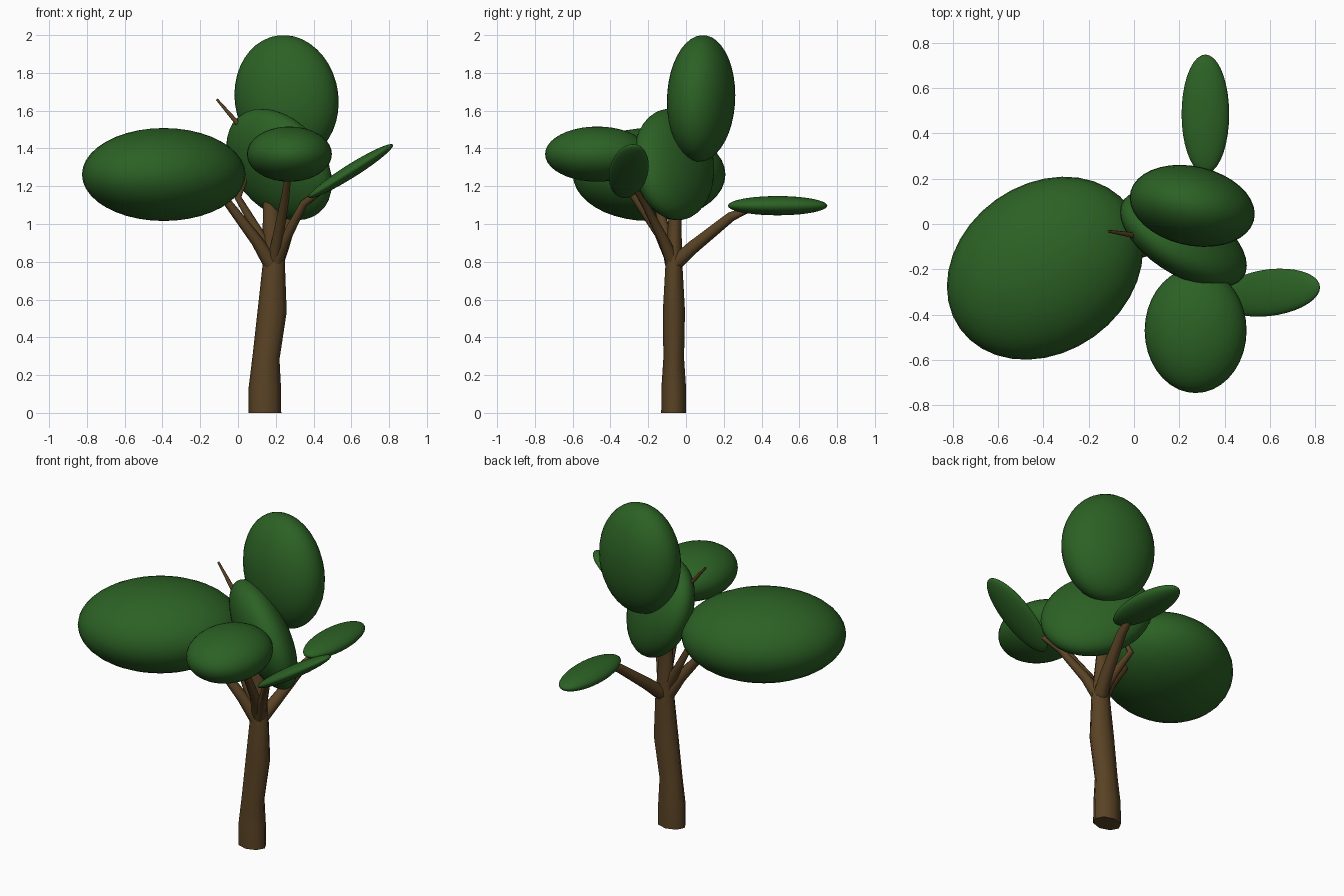
import bpy, bmesh
from math import sqrt, cos, sin, pi
from mathutils import Vector, Matrix

if "Cube" in bpy.data.objects:
    bpy.data.objects.remove(bpy.data.objects["Cube"])


def material(name, color):
    m = bpy.data.materials.new(name)
    m.diffuse_color = color
    m.use_nodes = True
    m.node_tree.nodes["Principled BSDF"].inputs["Base Color"].default_value = m.diffuse_color
    return m


bark = material("bark", (0.10, 0.055, 0.018, 1))
leaf = material("leaf_green", (0.025, 0.12, 0.018, 1))


def finish(bm, name, mat, angle):
    bmesh.ops.recalc_face_normals(bm, faces=bm.faces)
    me = bpy.data.meshes.new(name)
    bm.to_mesh(me)
    bm.free()
    ob = bpy.data.objects.new(name, me)
    bpy.context.collection.objects.link(ob)
    me.materials.append(mat)
    bpy.ops.object.select_all(action='DESELECT')
    bpy.context.view_layer.objects.active = ob
    ob.select_set(True)
    bpy.ops.object.shade_smooth_by_angle(angle=angle)
    return ob


def limb(name, path, sides=8, flat=1.0):
    """Tapered tube through (x, y, z, radius) points."""
    bm = bmesh.new()
    pts = [Vector(p[:3]) for p in path]
    rings = []
    for i, p in enumerate(pts):
        d = (pts[min(i + 1, len(pts) - 1)] - pts[max(i - 1, 0)]).normalized()
        if i == 0 and p.z == 0:
            d = Vector((0, 0, 1))
        u = Vector((0, 1, 0)).cross(d).normalized()
        v = d.cross(u)
        r = path[i][3]
        rings.append([bm.verts.new(p + r * (u * cos(2 * pi * k / sides)
                      + v * flat * sin(2 * pi * k / sides))) for k in range(sides)])
    for a, b in zip(rings, rings[1:]):
        for k in range(sides):
            n = (k + 1) % sides
            bm.faces.new((a[k], a[n], b[n], b[k]))
    bm.faces.new(rings[0])
    bm.faces.new(rings[-1])
    return finish(bm, name, bark, 1.0)


def clump(name, center, half, xy=0, xz=0, yz=0):
    """Leaning ellipsoid from its half extents and the lean in each plane."""
    a, b, c = half
    q = sqrt(1 - xy * xy)
    l32 = (yz - xy * xz) / q
    l33 = sqrt(1 - xz * xz - l32 * l32)
    m = Matrix(((a, 0, 0, 0), (b * xy, b * q, 0, 0),
                (c * xz, c * l32, c * l33, 0), (0, 0, 0, 1)))
    bm = bmesh.new()
    bmesh.ops.create_uvsphere(bm, u_segments=36, v_segments=20, radius=1,
                              matrix=Matrix.Translation(center) @ m)
    return finish(bm, name, leaf, 1.5)


# Trunk, continuing up into the crown
limb("trunk", [(0.142, -0.065, 0, 0.087), (0.142, -0.065, 0.13, 0.086),
               (0.148, -0.065, 0.29, 0.072), (0.181, -0.064, 0.54, 0.077),
               (0.190, -0.064, 0.80, 0.058), (0.182, -0.062, 0.92, 0.052),
               (0.175, -0.055, 1.10, 0.043), (0.21, 0.0, 1.40, 0.03),
               (0.25, 0.06, 1.60, 0.02)], flat=0.76)

# Branches
limb("back_branch", [(0.195, -0.07, 0.78, 0.042), (0.235, 0.04, 0.88, 0.036),
                     (0.29, 0.24, 1.04, 0.027), (0.313, 0.36, 1.09, 0.015)])
limb("left_branch", [(0.175, -0.07, 0.79, 0.042), (0.10, -0.10, 0.91, 0.032),
                     (-0.06, -0.15, 1.12, 0.022), (-0.25, -0.19, 1.22, 0.015)])
limb("upper_left_branch", [(0.18, -0.065, 0.83, 0.036), (0.10, -0.06, 0.97, 0.025),
                           (0.0, -0.03, 1.14, 0.018), (0.045, -0.05, 1.24, 0.009)])
limb("right_branch", [(0.20, -0.07, 0.80, 0.038), (0.25, -0.12, 0.92, 0.028),
                      (0.35, -0.22, 1.11, 0.02), (0.50, -0.29, 1.22, 0.012)])
limb("front_branch", [(0.19, -0.07, 0.80, 0.036), (0.215, -0.14, 0.95, 0.028),
                      (0.25, -0.27, 1.14, 0.022), (0.27, -0.40, 1.30, 0.014)])
limb("twig", [(0.20, -0.05, 1.26, 0.025), (0.0, -0.05, 1.53, 0.013),
              (-0.112, -0.032, 1.66, 0.006)])

# Foliage
clump("top_foliage", (0.257, 0.08, 1.665), (0.276, 0.181, 0.335), -0.2, -0.06, 0.05)
clump("left_foliage", (-0.393, -0.195, 1.262), (0.433, 0.404, 0.246), 0.2)
clump("middle_foliage", (0.218, -0.065, 1.315), (0.28, 0.215, 0.295), -0.55, -0.33, -0.1)
clump("front_foliage", (0.272, -0.47, 1.37), (0.225, 0.276, 0.146))
clump("right_foliage", (0.597, -0.303, 1.28), (0.224, 0.106, 0.143), 0.22, 0.955, 0.21)
clump("back_foliage", (0.315, 0.485, 1.097), (0.105, 0.263, 0.051))
